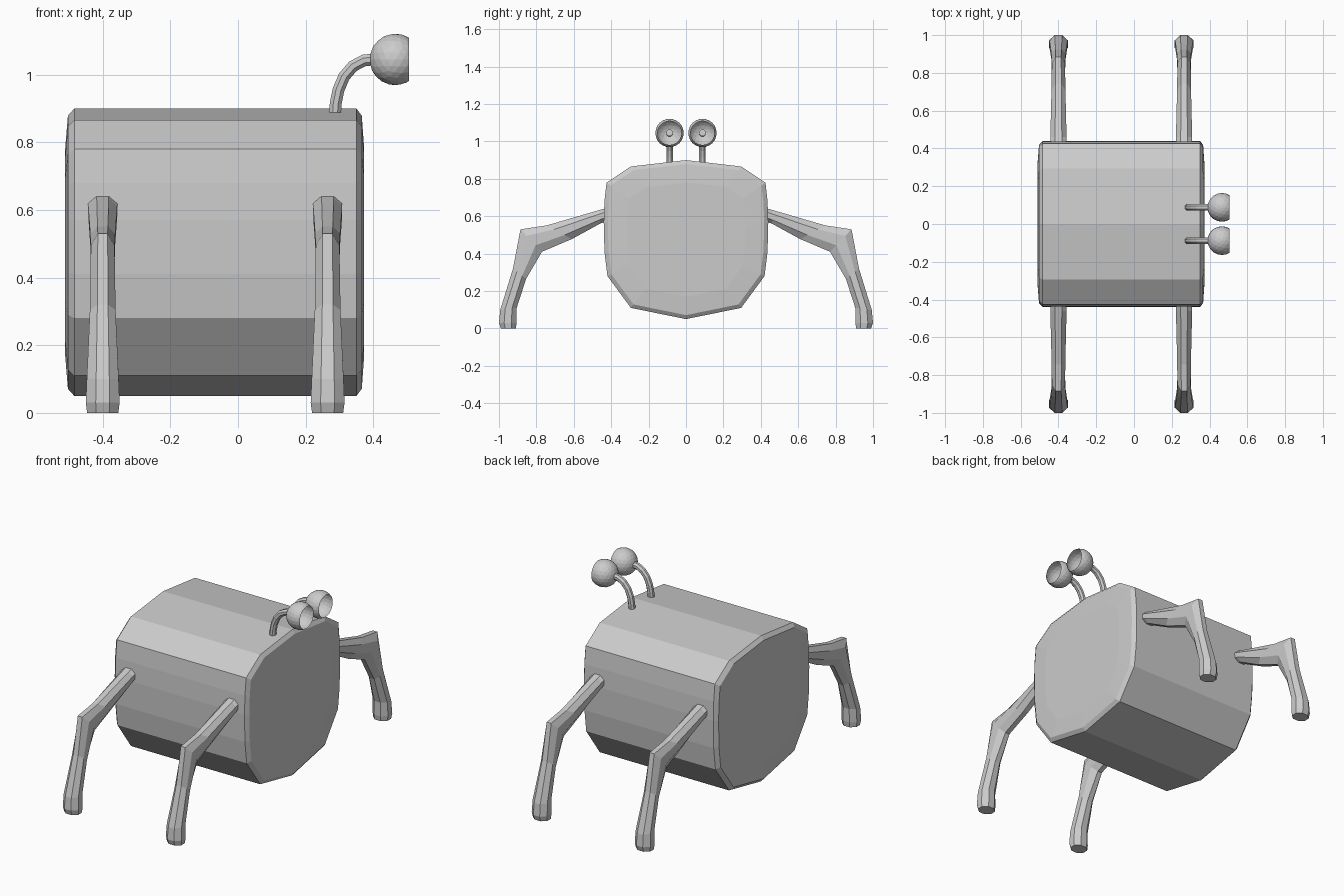
import bpy, bmesh, math
from mathutils import Vector

if "Cube" in bpy.data.objects:
    bpy.data.objects.remove(bpy.data.objects["Cube"])

grey = bpy.data.materials.new("plain grey")
grey.diffuse_color = (0.6, 0.6, 0.6, 1)
grey.use_nodes = True
grey.node_tree.nodes["Principled BSDF"].inputs["Base Color"].default_value = grey.diffuse_color


def finish(bm, name, fix_normals=True):
    if fix_normals:
        bmesh.ops.recalc_face_normals(bm, faces=bm.faces)
    me = bpy.data.meshes.new(name)
    bm.to_mesh(me)
    bm.free()
    me.materials.append(grey)
    ob = bpy.data.objects.new(name, me)
    bpy.context.collection.objects.link(ob)
    return ob


def loft(name, rings):
    """Skin a list of equal-length point rings and cap both ends."""
    bm = bmesh.new()
    vr = [[bm.verts.new(p) for p in r] for r in rings]
    n = len(vr[0])
    for a, b in zip(vr, vr[1:]):
        for i in range(n):
            j = (i + 1) % n
            bm.faces.new((a[i], a[j], b[j], b[i]))
    bm.faces.new(vr[0])
    bm.faces.new(vr[-1])
    return finish(bm, name)


# Barrel body: faceted section with softened, slightly domed ends
half = [(0.295, 0.11), (0.42, 0.28), (0.436, 0.41), (0.44, 0.57),
        (0.436, 0.68), (0.425, 0.78), (0.295, 0.866)]
section = [(0, 0.05)] + half + [(0, 0.9)] + [(-y, z) for y, z in reversed(half)]
MID = 0.475


def body_ring(x, s):
    return [(x, y * s, MID + (z - MID) * s) for y, z in section]


loft("body", [body_ring(x, s) for x, s in (
    (-0.511, 0.72), (-0.503, 0.95), (-0.484, 1),
    (0.35, 1), (0.366, 0.95), (0.373, 0.72))])

# Legs: outer point, inner point (y, z) and half width along each leg
leg_path = [((0.38, 0.657), (0.38, 0.59), 0.043),
            ((0.46, 0.634), (0.46, 0.56), 0.043),
            ((0.745, 0.551), (0.61, 0.478), 0.037),
            ((0.885, 0.53), (0.77, 0.41), 0.035),
            ((0.925, 0.32), (0.855, 0.265), 0.038),
            ((0.993, 0.10), (0.905, 0.11), 0.047),
            ((1.0, 0.03), (0.905, 0.03), 0.05),
            ((0.99, 0.0), (0.91, 0.0), 0.046)]


def leg(name, x, side):
    rings = []
    for o, i, w in leg_path:
        o, i = Vector(o), Vector(i)
        c, h = (o + i) / 2, (o - i) / 2
        ring = []
        for k in range(8):
            a = math.radians(22.5 + 45 * k)
            p = c + h * math.cos(a) / math.cos(math.pi / 8)
            px = x + w * math.sin(a) / math.cos(math.pi / 8)
            ring.append((px, side * p.x, p.y))
        rings.append(ring)
    loft(name, rings)


for x, end in ((-0.4, "rear"), (0.265, "fore")):
    for side, word in ((-1, "right"), (1, "left")):
        leg(f"{end}_{word}_leg", x, side)

# Curved eye stalks and open, hollow eye cups
stalk_path = [(0.286, 0.87), (0.289, 0.915), (0.297, 0.955), (0.314, 0.995),
              (0.34, 1.025), (0.372, 1.042), (0.41, 1.046)]


def stalk(name, y):
    pts = [Vector((x, 0, z)) for x, z in stalk_path]
    rings = []
    for i, p in enumerate(pts):
        t = (pts[min(i + 1, len(pts) - 1)] - pts[max(i - 1, 0)]).normalized()
        n = Vector((-t.z, 0, t.x))
        ring = []
        for k in range(8):
            a = math.radians(22.5 + 45 * k)
            ring.append(p + n * 0.019 * math.cos(a)
                        + Vector((0, y + 0.019 * math.sin(a), 0)))
        rings.append(ring)
    loft(name, rings)


def eye_cup(name, y):
    bm = bmesh.new()
    bmesh.ops.create_icosphere(bm, subdivisions=3, radius=0.076)
    bmesh.ops.translate(bm, verts=bm.verts, vec=(0.465, y, 1.045))
    bmesh.ops.bisect_plane(bm, geom=bm.verts[:] + bm.edges[:] + bm.faces[:],
                           plane_co=(0.505, 0, 0), plane_no=(1, 0, 0),
                           clear_outer=True)
    finish(bm, name, False)


for y, word in ((-0.088, "right"), (0.088, "left")):
    stalk(f"{word}_eye_stalk", y)
    eye_cup(f"{word}_eye_cup", y)
